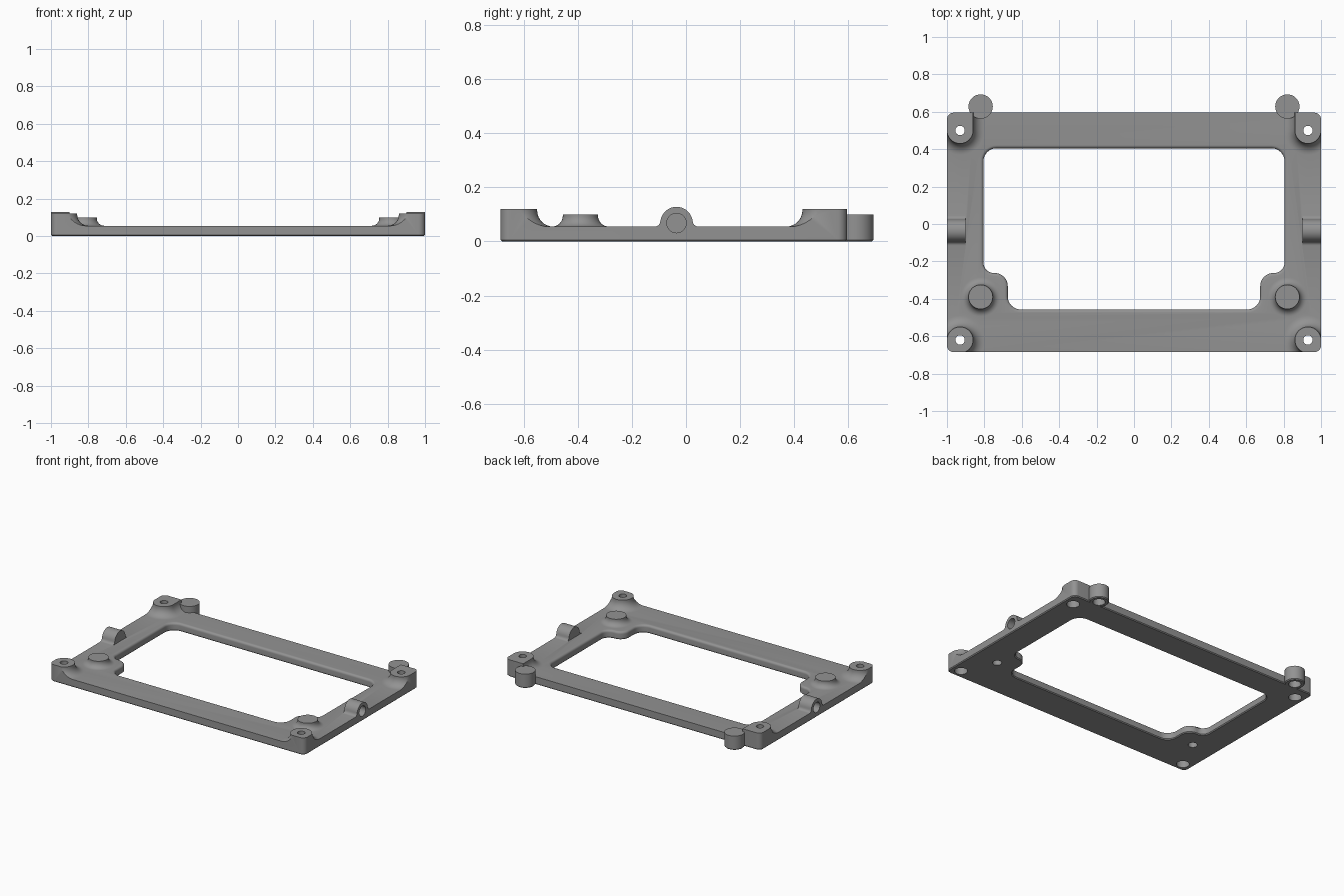
import bpy, bmesh, math
from mathutils import Vector

if "Cube" in bpy.data.objects:
    bpy.data.objects.remove(bpy.data.objects["Cube"])

TOP = 0.055            # plate thickness
SEG = 40

grey = bpy.data.materials.new("mid grey")
grey.diffuse_color = (0.29, 0.29, 0.29, 1)
grey.use_nodes = True
grey.node_tree.nodes["Principled BSDF"].inputs["Base Color"].default_value = grey.diffuse_color


def loft(name, rings):
    """Closed solid through rings of equal point count."""
    bm = bmesh.new()
    vs = [[bm.verts.new(p) for p in ring] for ring in rings]
    n = len(vs[0])
    for a, b in zip(vs, vs[1:]):
        for i in range(n):
            j = (i + 1) % n
            bm.faces.new((a[i], a[j], b[j], b[i]))
    bm.faces.new(vs[0][::-1])
    bm.faces.new(vs[-1])
    bmesh.ops.recalc_face_normals(bm, faces=bm.faces)
    me = bpy.data.meshes.new(name)
    bm.to_mesh(me)
    bm.free()
    me.materials.append(grey)
    ob = bpy.data.objects.new(name, me)
    bpy.context.collection.objects.link(ob)
    return ob


def combine(target, tool, op):
    """Apply a boolean and discard the tool."""
    m = target.modifiers.new("bool", 'BOOLEAN')
    m.operation, m.solver, m.object = op, 'EXACT', tool
    bpy.context.view_layer.objects.active = target
    bpy.ops.object.modifier_apply(modifier=m.name)
    bpy.data.objects.remove(tool, do_unlink=True)


def rounded(corners, steps=8):
    """Polygon of (x, y, radius) right-angled corners with arcs."""
    out = []
    for i, (x, y, r) in enumerate(corners):
        p = Vector((x, y))
        a = (Vector(corners[i - 1][:2]) - p).normalized()
        b = (Vector(corners[(i + 1) % len(corners)][:2]) - p).normalized()
        c = p + (a + b) * r
        for k in range(steps + 1):
            t = math.pi / 2 * k / steps
            out.append(c - b * r * math.cos(t) - a * r * math.sin(t))
    return out


def offset(poly, d):
    """Grow a counter-clockwise polygon by d."""
    out = []
    for i, p in enumerate(poly):
        e1 = (p - poly[i - 1]).normalized()
        e2 = (poly[(i + 1) % len(poly)] - p).normalized()
        t = (e1 + e2).normalized()
        out.append(p + Vector((t.y, -t.x)) * d)
    return out


def level(poly, z):
    return [(p[0], p[1], z) for p in poly]


def circle(x, y, r):
    return [(x + r * math.cos(2 * math.pi * i / SEG),
             y + r * math.sin(2 * math.pi * i / SEG)) for i in range(SEG)]


def cylinder(name, x, y, r, z0, z1):
    return loft(name, [level(circle(x, y, r), z) for z in (z0, z1)])


def boss(name, x, y, r, top, fillet, kind):
    """Boss with a concave fillet; corner kinds run out past the plate edge."""
    def footprint(rad):
        pts = []
        for px, py in circle(0, 0, 1):
            k = 1
            if kind == "front" and px * x >= -1e-6 and py <= 1e-6:
                k = 1 / max(abs(px), abs(py))
            if kind == "back" and py > 1e-6:
                k = 1 / max(abs(px), abs(py))
            qx, qy = px * k * rad, py * k * rad
            if kind == "back" and py > 1e-6:
                qy *= 0.2 / rad
            pts.append((x + qx, y + qy))
        return pts
    rings = [level(footprint(r), top)]
    for k in range(9):
        t = math.pi / 2 * k / 8
        rings.append(level(footprint(r + fillet * (1 - math.cos(t))),
                           TOP + fillet * (1 - math.sin(t))))
    rings.append(level(footprint(r + fillet), 0.02))
    return loft(name, rings)


# Oversized slab, later trimmed to the outer outline
slab = [(-1.1, -0.8), (1.1, -0.8), (1.1, 0.7), (-1.1, 0.7)]
frame = loft("mounting_frame", [level(slab, -0.05), level(slab, TOP)])

for s in (-1, 1):
    # Corner bosses and inner support bosses
    combine(frame, boss("front_boss", s * 0.93, -0.62, 0.07, 0.12, 0.06, "front"), 'UNION')
    combine(frame, boss("back_boss", s * 0.93, 0.5, 0.07, 0.12, 0.06, "back"), 'UNION')
    combine(frame, boss("inner_boss", s * 0.82, -0.39, 0.065, 0.1, 0.04, "round"), 'UNION')
    # Side lug: arched profile with small base fillets
    half = [(0.08, 0.02), (0.08, TOP)]
    half += [(0.08 - 0.02 * math.sin(t), TOP + 0.02 - 0.02 * math.cos(t))
             for t in (0.4, 0.8, 1.2)]
    half += [(0.06 * math.cos(t), 0.068 + 0.06 * math.sin(t))
             for t in [0.12 + (math.pi / 2 - 0.12) * k / 10 for k in range(10)]]
    prof = half + [(0, 0.128)] + [(-y, z) for y, z in half[::-1]]
    combine(frame, loft("side_lug", [[(s * x, y - 0.035, z) for y, z in prof]
                                     for x in (0.9, 1.1)]), 'UNION')

# Trim to the outer outline, with a fine chamfer under the plate
outer = rounded([(-1, -0.685, 0.035), (1, -0.685, 0.035), (1, 0.595, 0.035), (-1, 0.595, 0.035)])
combine(frame, loft("outline", [level(offset(outer, -0.006), 0), level(outer, 0.006),
                                level(outer, 0.3)]), 'INTERSECT')

# Central opening with rounded upper rim
left = [(-0.805, 0.405, 0.07), (-0.805, -0.262, 0.055),
        (-0.675, -0.262, 0.07), (-0.675, -0.457, 0.07)]
inner = rounded(left + [(-x, y, r) for x, y, r in left[::-1]])
R = 0.016
rings = [level(offset(inner, 0.006), -0.05), level(offset(inner, 0.006), 0), level(inner, 0.006)]
for k in range(6):
    t = math.pi / 2 * k / 5
    rings.append(level(offset(inner, R * (1 - math.cos(t))), TOP - R + R * math.sin(t)))
rings.append(level(offset(inner, R), 0.2))
combine(frame, loft("opening", rings), 'DIFFERENCE')

for s in (-1, 1):
    # Back pegs
    peg = loft("back_peg", [level(circle(s * 0.82, 0.628, r), z)
                            for r, z in ((0.059, 0), (0.065, 0.006), (0.065, 0.1))])
    combine(frame, peg, 'UNION')
    # Screw holes, counterbored from below
    for y in (-0.62, 0.5):
        combine(frame, cylinder("screw_hole", s * 0.93, y, 0.025, -0.1, 0.3), 'DIFFERENCE')
        combine(frame, cylinder("counterbore", s * 0.93, y, 0.042, -0.1, 0.06), 'DIFFERENCE')
    # Blind holes under pegs and inner bosses
    combine(frame, cylinder("peg_hole", s * 0.82, 0.628, 0.04, -0.1, 0.06), 'DIFFERENCE')
    combine(frame, cylinder("boss_hole", s * 0.82, -0.39, 0.03, -0.1, 0.06), 'DIFFERENCE')
    # Blind holes in the side lugs
    combine(frame, loft("lug_hole", [[(s * x, y, z) for y, z in circle(-0.035, 0.068, 0.036)]
                                     for x in (0.93, 1.1)]), 'DIFFERENCE')

bpy.ops.object.select_all(action='DESELECT')
frame.select_set(True)
bpy.context.view_layer.objects.active = frame
bpy.ops.object.shade_smooth_by_angle(angle=math.radians(30))
